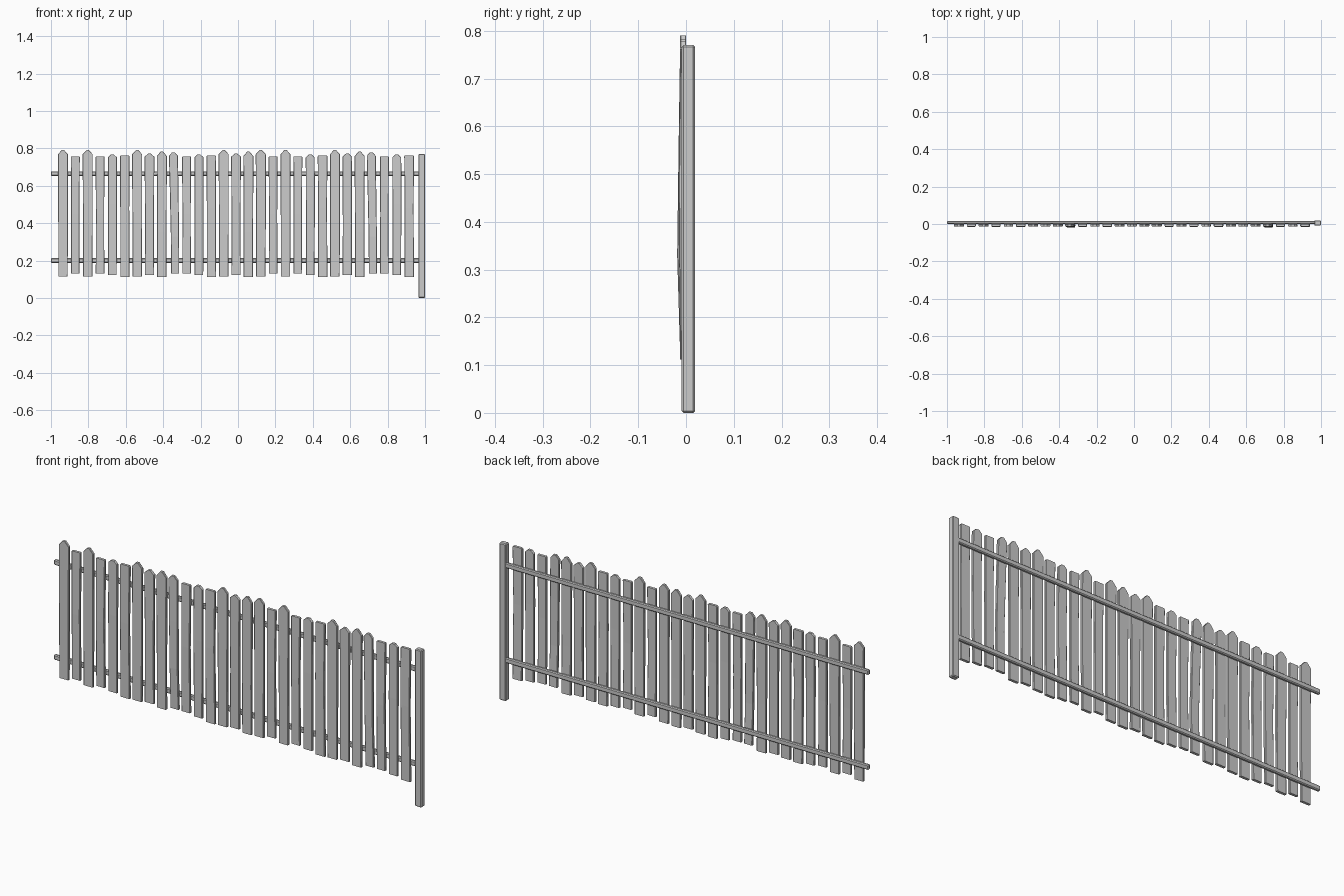
import bpy, bmesh

if "Cube" in bpy.data.objects:
    bpy.data.objects.remove(bpy.data.objects["Cube"])

def loft(name, rows, depth, bevel):
    """Skin bevelled rectangles; rows hold z, x centre, half width, y centre."""
    bm = bmesh.new()
    rings = []
    for z, cx, w, cy in rows:
        d, b = depth / 2, min(bevel, w * 0.5)
        pts = [(-w + b, -d), (w - b, -d), (w, -d + b), (w, d - b),
               (w - b, d), (-w + b, d), (-w, d - b), (-w, -d + b)]
        rings.append([bm.verts.new((cx + x, cy + y, z)) for x, y in pts])
    for a, c in zip(rings, rings[1:]):
        for i in range(8):
            j = (i + 1) % 8
            bm.faces.new((a[i], a[j], c[j], c[i]))
    bm.faces.new(rings[0][::-1])
    bm.faces.new(rings[-1])
    bmesh.ops.recalc_face_normals(bm, faces=bm.faces)
    me = bpy.data.meshes.new(name)
    bm.to_mesh(me)
    bm.free()
    return me

def add(name, me, loc=(0, 0, 0)):
    ob = bpy.data.objects.new(name, me)
    ob.location = loc
    bpy.context.collection.objects.link(ob)
    return ob

def bar(name, size, loc, bevel):
    bpy.ops.mesh.primitive_cube_add(size=1, location=loc)
    ob = bpy.context.object
    ob.name = name
    ob.scale = size
    bpy.ops.object.transform_apply(location=False, rotation=False, scale=True)
    m = ob.modifiers.new("bevel", 'BEVEL')
    m.width, m.segments = bevel, 1

# Weathered picket shapes
Y = -0.006
shapes = {
    "tall": [(0.115, 0, .025, Y), (0.40, 0.001, .026, Y - .001), (0.768, 0, .027, Y), (0.79, 0, .007, Y)],
    "flat": [(0.13, 0, .023, Y), (0.45, 0, .022, Y - .003), (0.753, 0, .024, Y), (0.756, 0, .022, Y)],
    "blunt": [(0.122, 0, .023, Y), (0.50, 0.001, .024, Y - .002), (0.752, 0, .024, Y), (0.766, 0, .009, Y)],
    "square": [(0.112, 0.001, .025, Y), (0.48, 0, .024, Y - .003), (0.757, 0, .026, Y), (0.762, 0, .022, Y)],
    "slim": [(0.122, 0, .025, Y), (0.40, 0, .024, Y), (0.755, 0, .026, Y), (0.772, 0, .007, Y)],
    "broad": [(0.112, 0, .025, Y), (0.35, 0, .025, Y - .001), (0.758, 0, .027, Y), (0.782, 0, .007, Y)],
    "crooked": [(0.13, 0.005, .022, Y), (0.33, 0.004, .022, Y - .006), (0.56, 0, .023, Y - .003),
                (0.76, -0.004, .024, Y), (0.778, -0.004, .008, Y)],
}
meshes = {k: loft("picket_" + k, r, 0.013, 0.002) for k, r in shapes.items()}

# Row of 29 pickets
order = ("tall flat tall flat blunt square tall slim broad crooked flat blunt square tall slim "
         "broad tall flat tall flat blunt square tall slim broad crooked flat blunt square").split()
for i, kind in enumerate(order):
    add(f"picket_{i + 1:02d}", meshes[kind], (-0.936 + i * 0.0661, 0, 0))

# Two rails and the end post
bar("lower_rail", (1.97, 0.016, 0.025), (-0.015, 0.009, 0.2), 0.004)
bar("upper_rail", (1.97, 0.016, 0.025), (-0.015, 0.009, 0.665), 0.004)
bar("end_post", (0.036, 0.028, 0.77), (0.982, 0.005, 0.385), 0.004)
